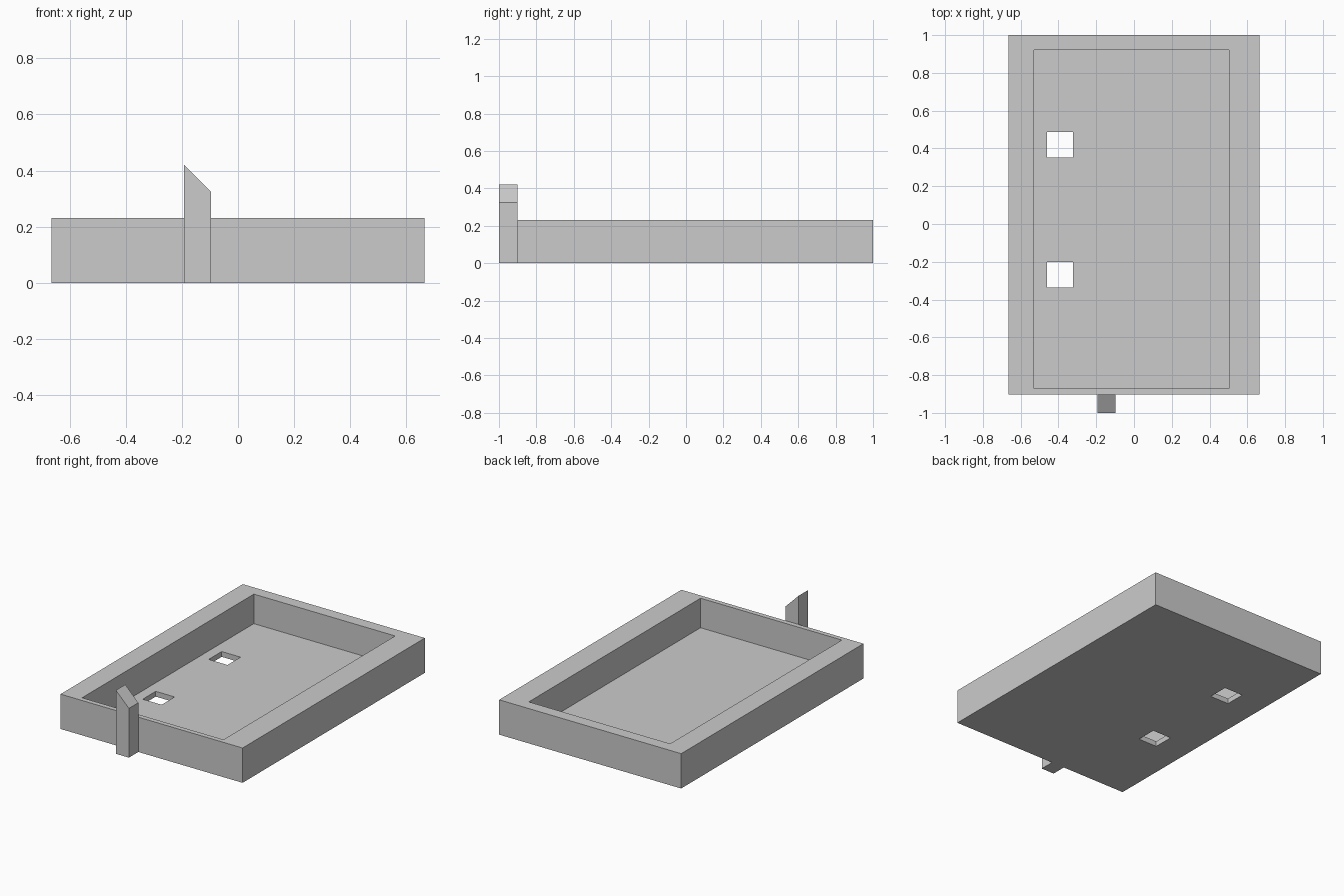
import bpy
import bmesh
from mathutils import Vector

cube = bpy.data.objects.get("Cube")
if cube:
    bpy.data.objects.remove(cube, do_unlink=True)

grey = bpy.data.materials.new("plain grey")
grey.use_nodes = True
colour = (0.6, 0.6, 0.6, 1)
grey.diffuse_color = colour
grey.node_tree.nodes["Principled BSDF"].inputs["Base Color"].default_value = colour


def box(name, low, high):
    """Axis-aligned box between two opposite corners."""
    low, high = Vector(low), Vector(high)
    bm = bmesh.new()
    bmesh.ops.create_cube(bm, size=1)
    for v in bm.verts:
        v.co = (low + high) / 2 + v.co * (high - low)
    mesh = bpy.data.meshes.new(name)
    bm.to_mesh(mesh)
    bm.free()
    mesh.materials.append(grey)
    obj = bpy.data.objects.new(name, mesh)
    bpy.context.collection.objects.link(obj)
    return obj


def cut(target, low, high):
    """Subtract a box and discard the cutter."""
    cutter = box("cutter", low, high)
    cutter.hide_render = True
    mod = target.modifiers.new("cut", 'BOOLEAN')
    mod.operation = 'DIFFERENCE'
    mod.solver = 'EXACT'
    mod.object = cutter
    bpy.context.view_layer.objects.active = target
    bpy.ops.object.modifier_apply(modifier=mod.name)
    bpy.data.objects.remove(cutter, do_unlink=True)


# Tray with an off-centre recess
front, height, floor = -0.902, 0.23, 0.035
tray = box("tray", (-0.665, front, 0), (0.665, 1, height))
cut(tray, (-0.53, -0.87, floor), (0.503, 0.922, height + 0.1))

# Two square holes through the floor
for y in (-0.268, 0.42):
    cut(tray, (-0.461, y - 0.068, -0.1), (-0.323, y + 0.068, height / 2))

# Front post with a slanted top
post = box("front_post", (-0.192, -1, 0), (-0.097, front, 0.42))
for v in post.data.vertices:
    if v.co.z > 0.1 and v.co.x > -0.15:
        v.co.z = 0.325
